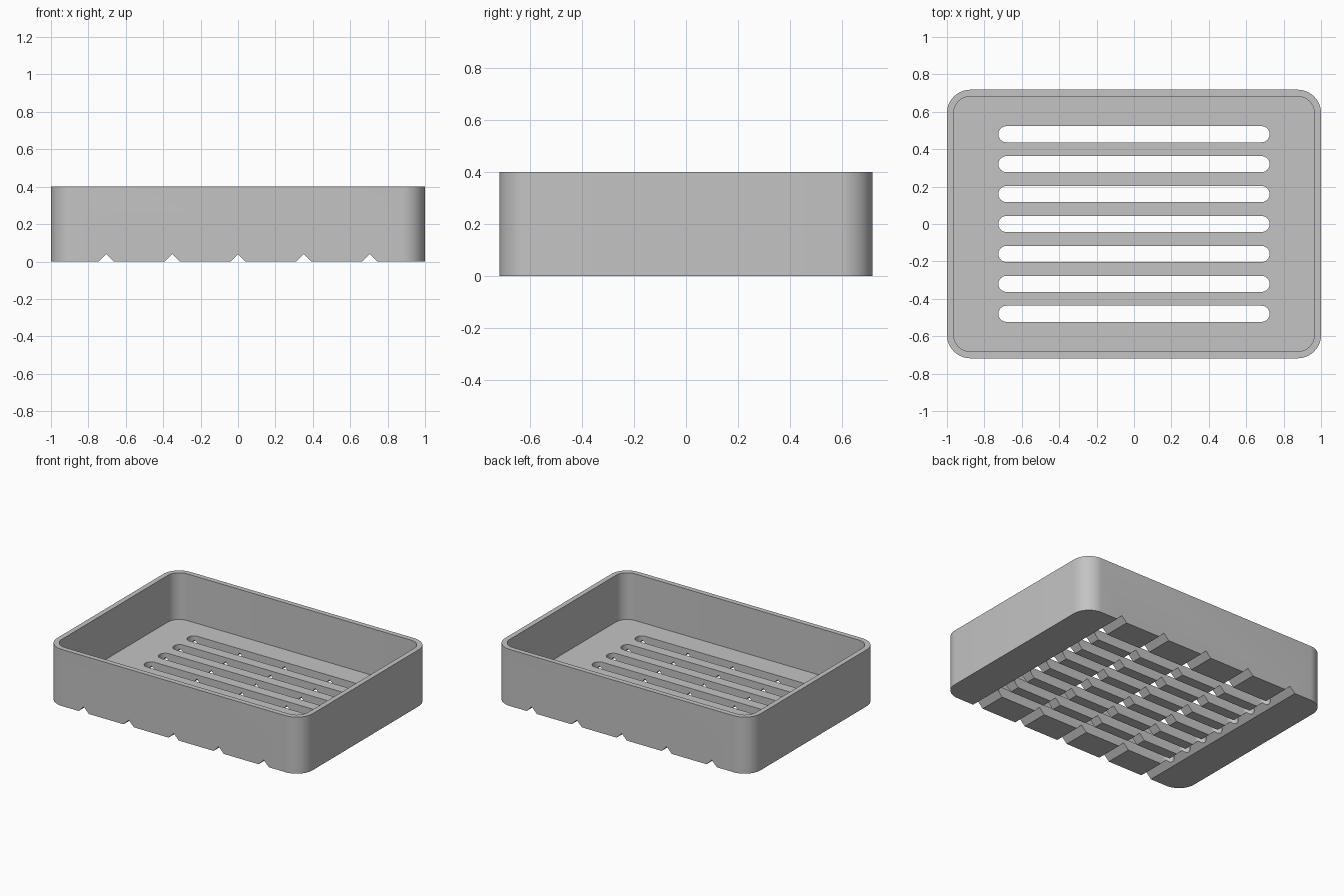
import bpy
import bmesh
from math import cos, sin, pi

cube = bpy.data.objects.get("Cube")
if cube:
    bpy.data.objects.remove(cube, do_unlink=True)

HALF_X, HALF_Y, HEIGHT = 1.0, 0.718, 0.40
WALL, FLOOR, RADIUS = 0.036, 0.07, 0.125
SLOT_HALF, SLOT_R = 0.725, 0.043

grey = bpy.data.materials.new("matte grey")
grey.use_nodes = True
colour = (0.55, 0.55, 0.55, 1)
grey.diffuse_color = colour
grey.node_tree.nodes["Principled BSDF"].inputs["Base Color"].default_value = colour


def rounded_rect(hx, hy, r, steps):
    """Counter-clockwise outline with rounded corners."""
    points = []
    for q, (sx, sy) in enumerate([(1, 1), (-1, 1), (-1, -1), (1, -1)]):
        for i in range(steps + 1):
            a = (q + i / steps) * pi / 2
            p = (sx * (hx - r) + r * cos(a), sy * (hy - r) + r * sin(a))
            if not points or abs(p[0] - points[-1][0]) + abs(p[1] - points[-1][1]) > 1e-5:
                points.append(p)
    if abs(points[0][0] - points[-1][0]) + abs(points[0][1] - points[-1][1]) < 1e-5:
        points.pop()
    return points


def prism(bm, outline, offset):
    """Close an outline and extrude it along the offset."""
    face = bm.faces.new([bm.verts.new(p) for p in outline])
    new = bmesh.ops.extrude_face_region(bm, geom=[face])["geom"]
    verts = [v for v in new if isinstance(v, bmesh.types.BMVert)]
    bmesh.ops.translate(bm, vec=offset, verts=verts)


def make_object(name, bm):
    bmesh.ops.recalc_face_normals(bm, faces=bm.faces)
    mesh = bpy.data.meshes.new(name)
    bm.to_mesh(mesh)
    bm.free()
    mesh.materials.append(grey)
    obj = bpy.data.objects.new(name, mesh)
    bpy.context.collection.objects.link(obj)
    return obj


# Solid rounded block for the tray
bm = bmesh.new()
prism(bm, [(x, y, 0) for x, y in rounded_rect(HALF_X, HALF_Y, RADIUS, 12)], (0, 0, HEIGHT))
tray = make_object("tray", bm)

# Inner basin
bm = bmesh.new()
basin = rounded_rect(HALF_X - WALL, HALF_Y - WALL, RADIUS - WALL, 12)
prism(bm, [(x, y, FLOOR) for x, y in basin], (0, 0, HEIGHT))
cutters = [make_object("basin_cutter", bm)]

# Drain slots through the floor
bm = bmesh.new()
slot = rounded_rect(SLOT_HALF, SLOT_R, SLOT_R, 8)
for k in range(-3, 4):
    prism(bm, [(x, y + k * 0.16, -0.1) for x, y in slot], (0, 0, 0.3))
cutters.append(make_object("slot_cutter", bm))

# V-shaped drain grooves across the underside
bm = bmesh.new()
for k in range(-2, 3):
    x = k * 0.352
    prism(bm, [(x - 0.08, -1, -0.04), (x + 0.08, -1, -0.04), (x, -1, 0.04)], (0, 2, 0))
cutters.append(make_object("groove_cutter", bm))

for cutter in cutters:
    cutter.hide_render = True
    cut = tray.modifiers.new(cutter.name, "BOOLEAN")
    cut.operation = "DIFFERENCE"
    cut.solver = "EXACT"
    cut.object = cutter

# Bake the cuts, then smooth the rounded corners
bpy.ops.object.select_all(action="DESELECT")
tray.select_set(True)
bpy.context.view_layer.objects.active = tray
for name in [m.name for m in tray.modifiers]:
    bpy.ops.object.modifier_apply(modifier=name)
for cutter in cutters:
    bpy.data.objects.remove(cutter, do_unlink=True)
bpy.ops.object.shade_smooth_by_angle(angle=pi / 6)
